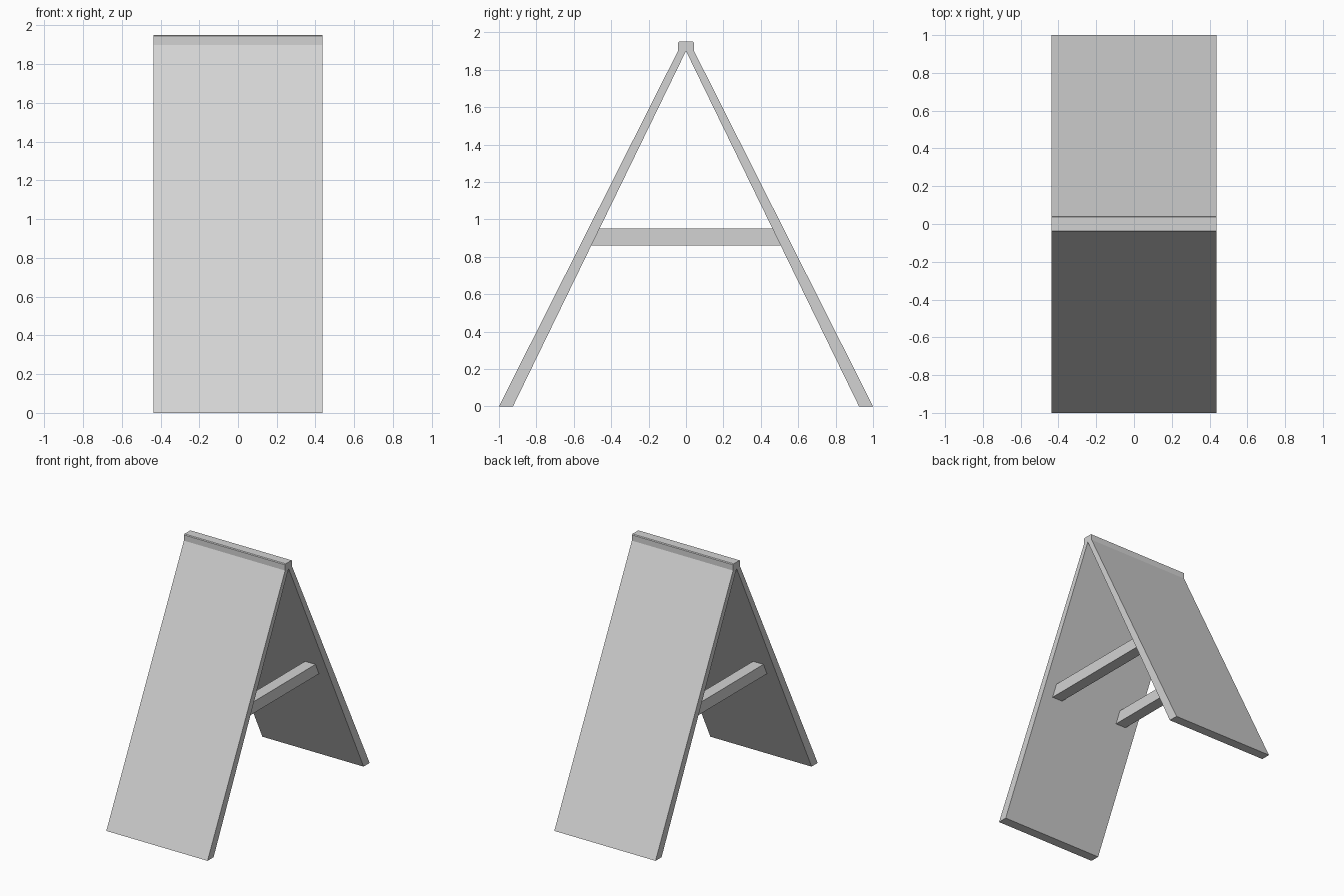
import bpy
import bmesh

cube = bpy.data.objects.get("Cube")
if cube:
    bpy.data.objects.remove(cube, do_unlink=True)

GREY = (0.65, 0.65, 0.65, 1)
grey = bpy.data.materials.new("light_grey")
grey.use_nodes = True
grey.diffuse_color = GREY
grey.node_tree.nodes["Principled BSDF"].inputs["Base Color"].default_value = GREY


def extrude_profile(name, profile, x0, x1):
    """Extrude a (y, z) outline from x0 to x1."""
    bm = bmesh.new()
    face = bm.faces.new([bm.verts.new((x0, y, z)) for y, z in profile])
    new = bmesh.ops.extrude_face_region(bm, geom=[face])["geom"]
    verts = [v for v in new if isinstance(v, bmesh.types.BMVert)]
    bmesh.ops.translate(bm, verts=verts, vec=(x1 - x0, 0, 0))
    bmesh.ops.recalc_face_normals(bm, faces=bm.faces)
    mesh = bpy.data.meshes.new(name)
    bm.to_mesh(mesh)
    bm.free()
    mesh.materials.append(grey)
    obj = bpy.data.objects.new(name, mesh)
    bpy.context.collection.objects.link(obj)
    return obj


HALF_WIDTH = 0.437
HINGE_Z, TOP_Z = 1.9, 1.95
FOOT_IN = 0.925
CAP = 0.043

# Leaning panels, tapering towards the ridge
for name, s in (("front_panel", -1), ("back_panel", 1)):
    outline = [(s, 0), (s * FOOT_IN, 0), (0, HINGE_Z), (s * CAP, HINGE_Z)]
    extrude_profile(name, outline, -HALF_WIDTH, HALF_WIDTH)

# Ridge cap joining the panels
cap = [(-CAP, HINGE_Z), (CAP, HINGE_Z), (CAP, 1.945), (0.036, TOP_Z),
       (-0.036, TOP_Z), (-CAP, 1.945)]
extrude_profile("ridge_cap", cap, -HALF_WIDTH, HALF_WIDTH)


# Cross bars cut to meet the inner panel faces
def inner_y(z):
    return FOOT_IN * (1 - z / HINGE_Z)


low, high = 0.86, 0.95
bar = [(-inner_y(low), low), (inner_y(low), low),
       (inner_y(high), high), (-inner_y(high), high)]
for name, s in (("left_cross_bar", 1), ("right_cross_bar", -1)):
    extrude_profile(name, bar, s * 0.255, s * 0.345)
